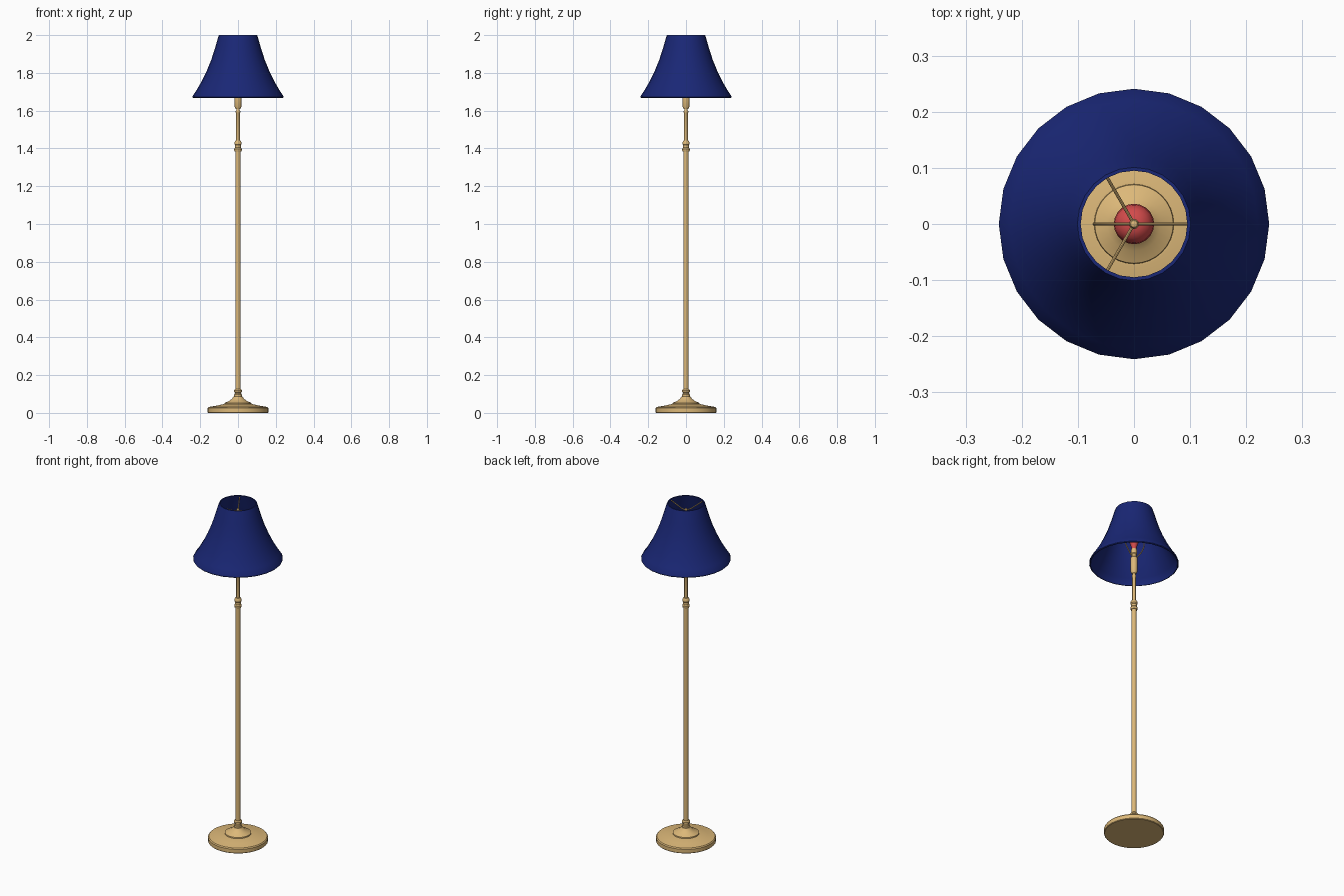
import bpy, bmesh, math

if "Cube" in bpy.data.objects:
    bpy.data.objects.remove(bpy.data.objects["Cube"])


def material(name, rgb):
    m = bpy.data.materials.new(name)
    m.diffuse_color = (*rgb, 1)
    m.use_nodes = True
    m.node_tree.nodes["Principled BSDF"].inputs["Base Color"].default_value = m.diffuse_color
    return m


BRASS = material("brass", (0.72, 0.48, 0.19))
BLUE = material("blue_fabric", (0.01, 0.02, 0.18))
RED = material("red_glass", (0.65, 0.07, 0.07))


def lathe(name, profile, mat, sides=24, closed=False, angle=35):
    """Spin (radius, z) points about z; zero radius makes a pole."""
    bm = bmesh.new()
    rings = []
    for r, z in profile:
        if r == 0:
            rings.append([bm.verts.new((0, 0, z))] * sides)
        else:
            rings.append([bm.verts.new((r * math.cos(math.tau * i / sides),
                                        r * math.sin(math.tau * i / sides), z))
                          for i in range(sides)])
    pairs = list(zip(rings, rings[1:]))
    if closed:
        pairs.append((rings[-1], rings[0]))
    for a, b in pairs:
        for i in range(sides):
            j = (i + 1) % sides
            bm.faces.new(list(dict.fromkeys((a[i], a[j], b[j], b[i]))))
    bmesh.ops.recalc_face_normals(bm, faces=bm.faces)
    me = bpy.data.meshes.new(name)
    bm.to_mesh(me)
    bm.free()
    ob = bpy.data.objects.new(name, me)
    bpy.context.collection.objects.link(ob)
    me.materials.append(mat)
    smooth(ob, angle)
    return ob


def smooth(ob, angle=35):
    bpy.ops.object.select_all(action='DESELECT')
    ob.select_set(True)
    bpy.context.view_layer.objects.active = ob
    bpy.ops.object.shade_smooth_by_angle(angle=math.radians(angle))


def wire(name, points, radius, mat):
    """Round wire along a path, converted to mesh."""
    cu = bpy.data.curves.new(name, 'CURVE')
    cu.dimensions = '3D'
    cu.bevel_depth = radius
    cu.bevel_resolution = 2
    cu.use_fill_caps = True
    sp = cu.splines.new('POLY')
    sp.points.add(len(points) - 1)
    for p, co in zip(sp.points, points):
        p.co = (*co, 1)
    ob = bpy.data.objects.new(name, cu)
    bpy.context.collection.objects.link(ob)
    cu.materials.append(mat)
    bpy.ops.object.select_all(action='DESELECT')
    ob.select_set(True)
    bpy.context.view_layer.objects.active = ob
    bpy.ops.object.convert(target='MESH')
    smooth(bpy.context.object)


# weighted foot with a stepped dome
lathe("base", [(0, 0), (0.158, 0), (0.161, 0.003), (0.161, 0.025), (0.156, 0.031),
               (0.115, 0.038), (0.075, 0.047), (0.071, 0.047), (0.070, 0.053),
               (0.048, 0.063), (0.032, 0.075), (0.024, 0.086), (0, 0.086)], BRASS, 32)

# turned collar above the foot
lathe("base_collar", [(0, 0.08), (0.02, 0.08), (0.02, 0.098), (0.017, 0.102), (0.017, 0.107),
                      (0.022, 0.111), (0.022, 0.119), (0.016, 0.126), (0, 0.126)], BRASS)

# main pole and thinner upper stem
lathe("pole", [(0, 0.12), (0.0135, 0.12), (0.0135, 1.395), (0, 1.395)], BRASS)
lathe("pole_collar", [(0, 1.385), (0.018, 1.385), (0.02, 1.39), (0.02, 1.398), (0.015, 1.404),
                      (0.015, 1.417), (0.019, 1.422), (0.019, 1.432), (0.013, 1.442),
                      (0, 1.442)], BRASS)
lathe("upper_stem", [(0, 1.43), (0.0095, 1.43), (0.0095, 1.585), (0.012, 1.590), (0.012, 1.597),
                     (0.008, 1.603), (0.008, 1.612), (0, 1.612)], BRASS)

# lamp socket and bulb
lathe("socket", [(0, 1.608), (0.012, 1.608), (0.018, 1.622), (0.019, 1.66), (0.019, 1.705),
                 (0.013, 1.712), (0.013, 1.725), (0.017, 1.73), (0.017, 1.75), (0.013, 1.762),
                 (0, 1.762)], BRASS)
lathe("bulb", [(0, 1.755), (0.013, 1.755), (0.015, 1.775), (0.022, 1.795), (0.031, 1.815),
               (0.036, 1.838), (0.034, 1.856), (0.026, 1.869), (0.014, 1.876),
               (0, 1.878)], RED, 20)

# wire harp around the bulb
side = [(0.014, 1.712), (0.03, 1.73), (0.055, 1.765), (0.069, 1.80), (0.071, 1.84),
        (0.064, 1.885), (0.047, 1.922), (0.025, 1.945), (0, 1.952)]
path = side + [(-x, z) for x, z in reversed(side[:-1])]
wire("harp", [(x, 0, z) for x, z in path], 0.003, BRASS)

# three spokes carrying the shade, and the centre knob
for i in range(3):
    a = math.tau * i / 3
    wire(f"shade_spoke_{i + 1}", [(r * math.cos(a), r * math.sin(a), z)
                                 for r, z in ((0, 1.957), (0.03, 1.962), (0.096, 1.99))],
         0.0028, BRASS)
lathe("finial", [(0, 1.946), (0.008, 1.946), (0.009, 1.957), (0.006, 1.968), (0, 1.971)],
      BRASS, 12)

# flared fabric shade, with thin wall and bottom hem
outer = [(0.238, 1.668), (0.241, 1.672), (0.239, 1.68), (0.221, 1.706), (0.192, 1.756),
         (0.165, 1.812), (0.142, 1.868), (0.122, 1.93), (0.106, 1.985), (0.101, 2.0)]
inner = [(0.095, 2.0), (0.101, 1.983), (0.117, 1.928), (0.137, 1.866), (0.160, 1.810),
         (0.187, 1.754), (0.216, 1.704), (0.233, 1.678), (0.234, 1.668)]
lathe("shade", outer + inner, BLUE, 24, closed=True, angle=40)
